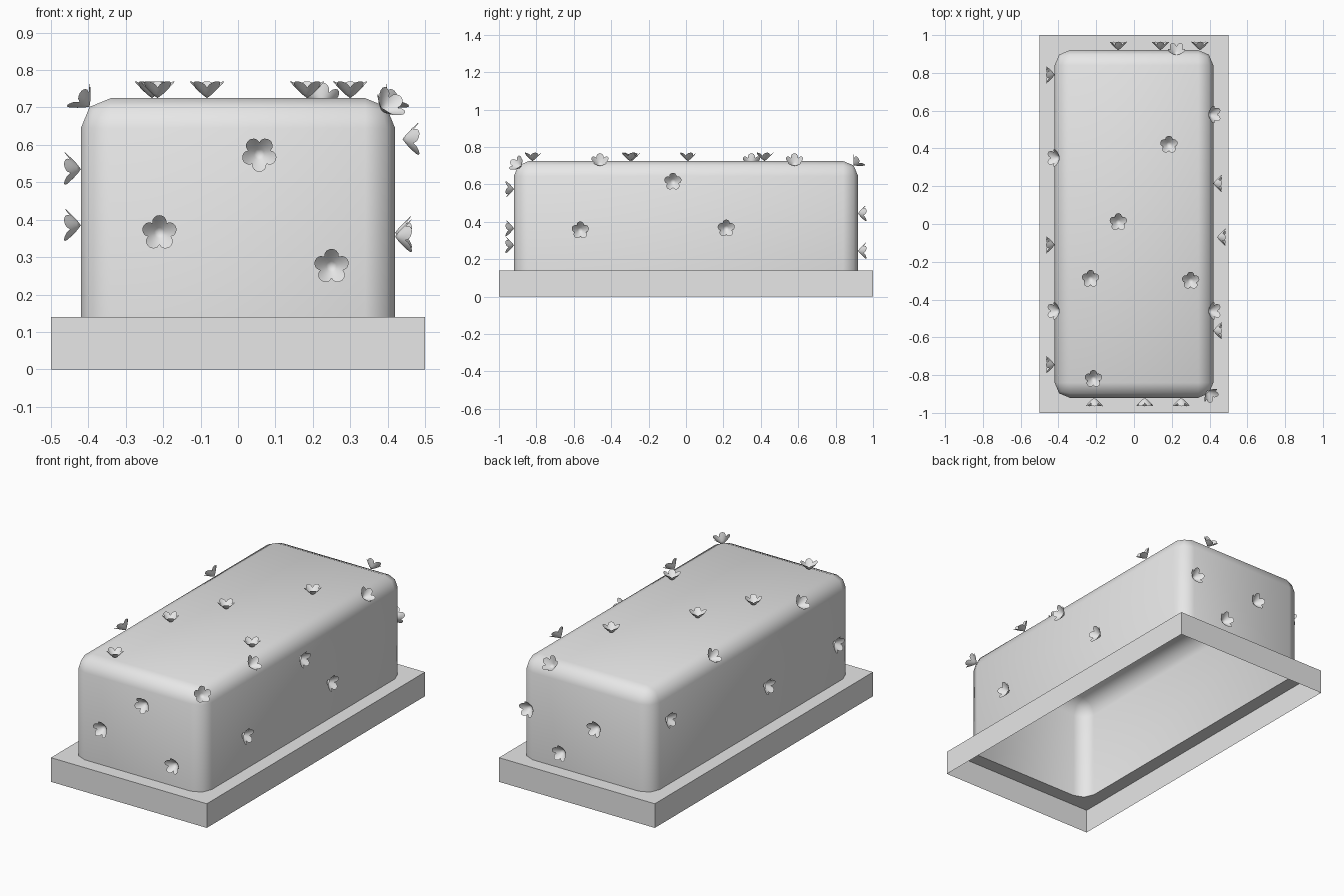
import bpy, bmesh, math
from mathutils import Matrix, Vector

cube = bpy.data.objects.get("Cube")
if cube:
    bpy.data.objects.remove(cube, do_unlink=True)

HX, HY, BASE, TOP, ROUND = 0.42, 0.92, 0.14, 0.725, 0.08

grey = bpy.data.materials.new("plain grey")
grey.use_nodes = True
grey.diffuse_color = (0.8, 0.8, 0.8, 1)
grey.node_tree.nodes["Principled BSDF"].inputs["Base Color"].default_value = (0.8, 0.8, 0.8, 1)


def add_object(name, bm, smooth=False):
    mesh = bpy.data.meshes.new(name)
    for face in bm.faces:
        face.smooth = smooth
    bm.to_mesh(mesh)
    bm.free()
    mesh.materials.append(grey)
    obj = bpy.data.objects.new(name, mesh)
    bpy.context.collection.objects.link(obj)
    return obj


def open_box(hx, hy, low, high, drop):
    """Box without the faces whose normal matches a drop direction."""
    bm = bmesh.new()
    size = Matrix.Diagonal((2 * hx, 2 * hy, high - low, 1))
    bmesh.ops.create_cube(bm, size=1, matrix=Matrix.Translation((0, 0, (low + high) / 2)) @ size)
    bm.normal_update()
    gone = [f for f in bm.faces if any(f.normal.z * d > 0.5 for d in drop)]
    bmesh.ops.delete(bm, geom=gone, context='FACES_ONLY')
    return bm


# Rounded hollow body, open underneath
bm = open_box(HX, HY, BASE, TOP, [-1])
edges = [e for e in bm.edges if not e.is_boundary]
bmesh.ops.bevel(bm, geom=edges, offset=ROUND, segments=2, profile=0.5, affect='EDGES')
rim = [(e.verts[0].co.copy(), e.verts[1].co.copy()) for e in bm.edges if e.is_boundary]
add_object("rounded_body", bm, smooth=True)

# Base walls with a ledge that meets the body outline
bm = open_box(0.5, 1.0, 0, BASE, [-1, 1])
loop = [e for e in bm.edges if all(v.co.z > BASE / 2 for v in e.verts)]
rim_edges = [bm.edges.new([bm.verts.new(p) for p in pair]) for pair in rim]
bmesh.ops.remove_doubles(bm, verts=list({v for e in rim_edges for v in e.verts}), dist=0.0005)
loop = [e for e in bm.edges if all(v.co.z > BASE / 2 for v in e.verts)]
bmesh.ops.triangle_fill(bm, edges=loop, use_beauty=True, normal=(0, 0, 1))
add_object("base_tray", bm)

# One five-petal cupped flower, opening along +z with a petal along +y
bm = bmesh.new()
RADIUS, HEIGHT, STEPS = 0.047, 0.045, 40
center = bm.verts.new((0, 0, 0))
previous = None
for t in (0.3, 0.65, 1.0):
    ring = []
    for i in range(STEPS):
        a = 2 * math.pi * i / STEPS
        lobe = abs(math.cos(2.5 * a)) ** 0.7
        r = RADIUS * t * (1 - 0.32 * t * (1 - lobe))
        z = HEIGHT * (r / RADIUS) ** 1.2
        ring.append(bm.verts.new((r * math.sin(a), r * math.cos(a), z)))
    for i in range(STEPS):
        j = (i + 1) % STEPS
        if previous:
            bm.faces.new((previous[j], previous[i], ring[i], ring[j]))
        else:
            bm.faces.new((center, ring[i], ring[j]))
    previous = ring
bmesh.ops.recalc_face_normals(bm, faces=bm.faces)
first = add_object("flower", bm, smooth=True)
flower_mesh = first.data
bpy.data.objects.remove(first)


def place(name, spots, normal):
    """Set flowers at the given points, facing along the normal."""
    n = Vector(normal).normalized()
    guide = Vector((0, 1, 0)) if n.z > 0.9 else Vector((0, 0, 1))
    side = guide.cross(n).normalized()
    up = n.cross(side)
    frame = Matrix((side, up, n)).transposed().to_4x4()
    for i, spot in enumerate(spots):
        obj = bpy.data.objects.new(f"{name}_flower_{i + 1}", flower_mesh)
        bpy.context.collection.objects.link(obj)
        obj.matrix_world = Matrix.Translation(spot) @ frame


EX, EY, EZ = HX - 0.023, HY - 0.023, TOP - 0.023

# Flowers on the flat faces
place("top", [(x, y, TOP) for x, y in
              ((0.185, 0.42), (-0.083, 0.01), (-0.23, -0.29), (0.3, -0.3), (-0.215, -0.82))], (0, 0, 1))
place("front", [(x, -HY, z) for x, z in ((-0.21, 0.365), (0.25, 0.275))], (0, -1, 0))
place("front_high", [(0.057, -HY, 0.575)], (0, -1, 0))
bpy.data.objects["front_high_flower_1"].matrix_world @= Matrix.Rotation(math.pi, 4, 'Z')
place("back", [(x, HY, z) for x, z in ((-0.083, 0.445), (0.14, 0.245), (0.35, 0.445))], (0, 1, 0))
place("left", [(HX, 0.215, 0.365), (HX, -0.565, 0.355), (HX + 0.02, -0.07, 0.615)], (1, 0, 0))
place("right", [(-HX, y, z) for y, z in ((0.79, 0.535), (-0.11, 0.385), (-0.745, 0.385))], (-1, 0, 0))

# Flowers on the rounded edges and the corner
place("left_edge", [(EX, y, EZ) for y in (0.58, -0.46)], (1, 0, 1))
place("right_edge", [(-EX, y, EZ) for y in (0.35, -0.46)], (-1, 0, 1))
place("back_edge", [(0.225, EY, EZ)], (0, 1, 1))
place("corner", [(EX - 0.012, -EY + 0.012, EZ - 0.012)], (1, -1, 1))
